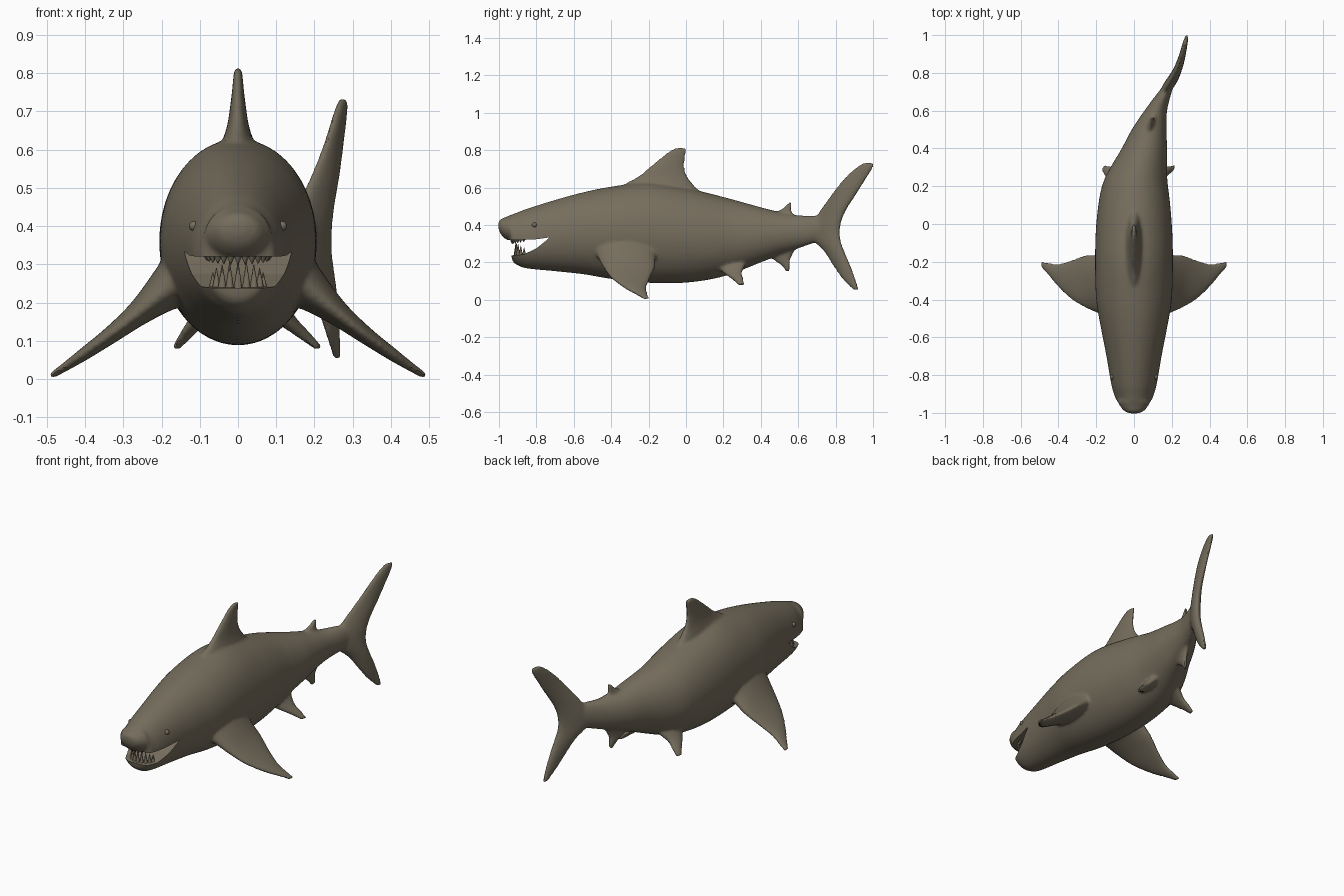
import bpy
import bmesh
from math import sin, cos, pi, radians
from mathutils import Vector, Matrix

cube = bpy.data.objects.get("Cube")
if cube:
    bpy.data.objects.remove(cube, do_unlink=True)

skin = bpy.data.materials.new("grey_brown_skin")
skin.use_nodes = True
colour = (0.18, 0.155, 0.11, 1)
skin.diffuse_color = colour
shader = next(n for n in skin.node_tree.nodes if n.type == "BSDF_PRINCIPLED")
shader.inputs["Base Color"].default_value = colour
shader.inputs["Roughness"].default_value = 0.7


def refine(rows, steps=5):
    """Smooth a table of sections with a spline through every row."""
    rows = [Vector(r) for r in rows]
    padded = [rows[0]] + rows + [rows[-1]]
    result = []
    for a, b, c, d in zip(padded, padded[1:], padded[2:], padded[3:]):
        for i in range(steps):
            t = i / steps
            result.append(0.5 * (2 * b + (c - a) * t
                                 + (2 * a - 5 * b + 4 * c - d) * t ** 2
                                 + (3 * b - a - 3 * c + d) * t ** 3))
    return result + [rows[-1]]


# Sideways sweep of the spine: y, x
spine = refine([(0, 0), (.2, .005), (.3, .025), (.4, .055), (.5, .08), (.6, .115),
                (.7, .165), (.8, .222), (.88, .252), (1.02, .285)])


def bend(y):
    if y <= 0:
        return 0
    for a, b in zip(spine, spine[1:]):
        if y <= b[0]:
            return a[1] + (b[1] - a[1]) * (y - a[0]) / (b[0] - a[0])
    return spine[-1][1]


def loft(bm, sections, sides=32):
    """Skin elliptical sections, each given as centre and two half axes."""
    rings = []
    for centre, u, v in sections:
        angles = [2 * pi * k / sides for k in range(sides)]
        rings.append([bm.verts.new(centre + u * cos(a) + v * sin(a)) for a in angles])
    for r, s in zip(rings, rings[1:]):
        for k in range(sides):
            n = (k + 1) % sides
            bm.faces.new((r[k], r[n], s[n], s[k]))
    bm.faces.new(rings[0][::-1])
    bm.faces.new(rings[-1])


def fin(bm, rows, normal, side=1):
    """Rows: x, z, leading y, trailing y, half thickness."""
    n = Vector(normal).normalized()
    n.x *= side
    loft(bm, [(Vector((side * x, (lead + trail) / 2, z)),
               Vector((0, (trail - lead) / 2, 0)), n * thick)
              for x, z, lead, trail, thick in refine(rows)])


def finish(name, bm):
    bmesh.ops.recalc_face_normals(bm, faces=bm.faces)
    mesh = bpy.data.meshes.new(name)
    bm.to_mesh(mesh)
    bm.free()
    mesh.materials.append(skin)
    obj = bpy.data.objects.new(name, mesh)
    bpy.context.collection.objects.link(obj)
    return obj


def activate(obj):
    bpy.ops.object.select_all(action="DESELECT")
    obj.select_set(True)
    bpy.context.view_layer.objects.active = obj


# Trunk: y, top z, bottom z, half width
bm = bmesh.new()
trunk = [(-1.003, .415, .38, .02), (-.99, .432, .35, .052), (-.965, .442, .325, .073),
         (-.94, .453, .305, .088), (-.93, .457, .215, .095), (-.9, .468, .185, .106),
         (-.85, .487, .168, .12), (-.7, .534, .153, .146), (-.55, .575, .137, .175),
         (-.4, .605, .112, .2), (-.2, .628, .091, .206), (0, .598, .092, .2),
         (.2, .55, .125, .175), (.4, .495, .2, .12), (.5, .47, .24, .092),
         (.6, .452, .275, .06), (.7, .45, .31, .035), (.76, .43, .34, .02)]
loft(bm, [(Vector((0, y, (top + low) / 2)), Vector((half, 0, 0)),
           Vector((0, 0, (top - low) / 2))) for y, top, low, half in refine(trunk)], 48)

# Fins on the centre line
dorsal = [(0, .54, -.4, .12, .06), (0, .61, -.34, .045, .045), (0, .66, -.255, .008, .029),
          (0, .71, -.195, -.008, .021), (0, .76, -.135, -.004, .015),
          (0, .795, -.09, .002, .012), (0, .815, -.05, 0, .008)]
second_dorsal = [(0, .43, .43, .61, .025), (0, .47, .485, .567, .016),
                 (0, .5, .53, .566, .012), (0, .522, .548, .566, .009)]
anal = [(0, .31, .4, .61, .03), (0, .225, .455, .562, .018),
        (0, .185, .507, .559, .013), (0, .152, .533, .556, .009)]
caudal = [(0, .052, .895, .925, .01), (0, .11, .837, .908, .014), (0, .18, .788, .882, .02),
          (0, .26, .737, .847, .027), (0, .33, .67, .825, .032), (0, .4, .67, .827, .032),
          (0, .47, .712, .852, .027), (0, .55, .768, .902, .022), (0, .62, .82, .947, .018),
          (0, .68, .877, .985, .015), (0, .715, .92, 1.004, .012), (0, .735, .955, .998, .009)]
for rows in (dorsal, second_dorsal, anal, caudal):
    fin(bm, rows, (1, 0, 0))

# Paired fins
pectoral = [(.11, .29, -.51, -.13, .09), (.19, .23, -.472, -.16, .055),
            (.26, .172, -.442, -.166, .033), (.33, .117, -.4, -.19, .023),
            (.4, .067, -.335, -.21, .017), (.45, .033, -.275, -.203, .012),
            (.492, .006, -.228, -.196, .008)]
pelvic = [(.06, .21, .13, .33, .04), (.12, .15, .195, .302, .02),
          (.155, .115, .24, .308, .014), (.188, .08, .28, .314, .009)]
for side in (-1, 1):
    fin(bm, pectoral, (.65, 0, .76), side)
    fin(bm, pelvic, (.7, 0, .7), side)

for v in bm.verts:
    v.co.x += bend(v.co.y)
body = finish("shark_body", bm)

# Mouth cutter: wedge drawn in side profile
bm = bmesh.new()
wedge = [(-.73, .334), (-.8, .324), (-.9, .32), (-1.1, .32), (-1.1, .245),
         (-.93, .238), (-.87, .242), (-.8, .275), (-.75, .315)]
profile = bm.faces.new([bm.verts.new((-.3, y, z)) for y, z in wedge])
extruded = bmesh.ops.extrude_face_region(bm, geom=[profile])["geom"]
bmesh.ops.translate(bm, vec=(.6, 0, 0),
                    verts=[g for g in extruded if isinstance(g, bmesh.types.BMVert)])
cutter = finish("mouth_cutter", bm)
cutter.hide_render = True

# Blend fins into the trunk, then open the mouth
activate(body)
blend = body.modifiers.new("blend", "REMESH")
blend.mode = "VOXEL"
blend.voxel_size = 0.008
soften = body.modifiers.new("soften", "SMOOTH")
soften.factor = 0.5
soften.iterations = 8
mouth = body.modifiers.new("mouth", "BOOLEAN")
mouth.operation = "DIFFERENCE"
mouth.solver = "EXACT"
mouth.object = cutter
for name in ("blend", "soften", "mouth"):
    bpy.ops.object.modifier_apply(modifier=name)
bpy.data.objects.remove(cutter, do_unlink=True)
body.data.materials.clear()
body.data.materials.append(skin)
bpy.ops.object.shade_smooth_by_angle(angle=radians(40))


# Teeth in two arcs along the jaws
def teeth(name, count, spread, radius, depth, back, z, length, direction):
    bm = bmesh.new()
    for i in range(count):
        a = radians(spread) * (2 * i / (count - 1) - 1)
        tall = length * (.5 + .5 * cos(a))
        place = Matrix.Translation((radius * sin(a), back - depth * cos(a),
                                    z + direction * tall / 2))
        if direction < 0:
            place = place @ Matrix.Rotation(pi, 4, "X")
        bmesh.ops.create_cone(bm, cap_ends=True, segments=8, radius1=.012,
                              radius2=.001, depth=tall, matrix=place)
    activate(finish(name, bm))
    bpy.ops.object.shade_smooth_by_angle(angle=radians(50))


teeth("upper_teeth", 13, 80, .082, .075, -.855, .325, .026, -1)
teeth("lower_teeth", 9, 75, .068, .06, -.85, .232, .075, 1)

# Eyes
for side, label in ((1, "left_eye"), (-1, "right_eye")):
    bm = bmesh.new()
    bmesh.ops.create_uvsphere(bm, u_segments=16, v_segments=10, radius=.013,
                              matrix=Matrix.Translation((side * .115, -.81, .4)))
    activate(finish(label, bm))
    bpy.ops.object.shade_smooth_by_angle(angle=radians(60))
